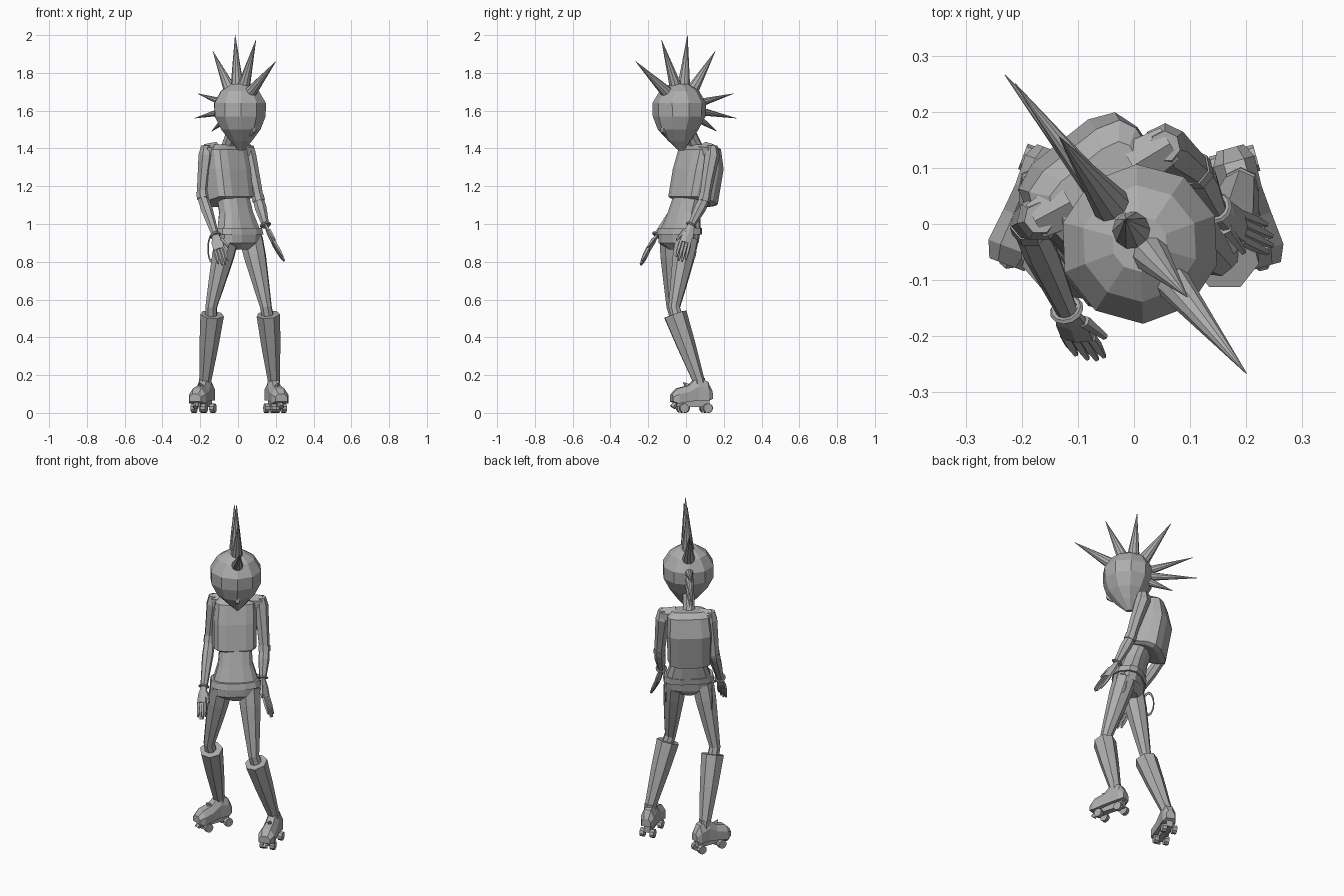
import bpy, bmesh, math
from mathutils import Vector, Matrix

if "Cube" in bpy.data.objects:
    bpy.data.objects.remove(bpy.data.objects["Cube"], do_unlink=True)

grey = bpy.data.materials.new("plain_grey")
grey.use_nodes = True
COLOUR = (0.42, 0.42, 0.42, 1)
grey.diffuse_color = COLOUR
grey.node_tree.nodes["Principled BSDF"].inputs["Base Color"].default_value = COLOUR

FRONT = Vector((0.62, -0.78, 0)).normalized()   # way the body faces
SIDE = Vector((-FRONT.y, FRONT.x, 0))           # body's own left


def finish(name, bm, matrix=None):
    """Turn a bmesh into a flat shaded object."""
    if matrix:
        bm.transform(matrix)
    bmesh.ops.recalc_face_normals(bm, faces=bm.faces[:])
    mesh = bpy.data.meshes.new(name)
    bm.to_mesh(mesh)
    bm.free()
    mesh.materials.append(grey)
    obj = bpy.data.objects.new(name, mesh)
    bpy.context.collection.objects.link(obj)
    return obj


def loft(name, rings, caps=True, matrix=None):
    """Skin a list of equal point rings."""
    bm = bmesh.new()
    rows = [[bm.verts.new(p) for p in ring] for ring in rings]
    n = len(rows[0])
    for a, b in zip(rows, rows[1:]):
        for i in range(n):
            j = (i + 1) % n
            bm.faces.new((a[i], a[j], b[j], b[i]))
    if caps:
        bm.faces.new(rows[0])
        bm.faces.new(rows[-1])
    return finish(name, bm, matrix)


def limb(name, path, n=8, flat=1.0, ref=FRONT):
    """Tube through (x, y, z, radius) points; flat squeezes it along ref."""
    pts = [Vector(p[:3]) for p in path]
    rings = []
    for i, p in enumerate(pts):
        along = (pts[min(i + 1, len(pts) - 1)] - pts[max(i - 1, 0)]).normalized()
        u = along.cross(ref).normalized()
        v = along.cross(u)
        r = path[i][3]
        rings.append([p + r * (u * math.cos(t) + v * flat * math.sin(t))
                      for t in (math.tau * (k + 0.5) / n for k in range(n))])
    return loft(name, rings)


def body(name, sections, n=12, power=1.0, flare=0.0):
    """Stack of (z, x, y, half width, front depth, back depth, back drop)."""
    def soft(c):
        return math.copysign(abs(c) ** power, c)
    rings = []
    for z, x, y, w, f, b, drop in sections:
        ring = []
        for k in range(n):
            t = math.tau * (k + 0.5) / n
            s = soft(math.sin(t))
            back = max(0, -s)
            ring.append(Vector((x, y, z - drop * back))
                        + SIDE * w * (1 + flare * back) * soft(math.cos(t))
                        + FRONT * s * (f if s > 0 else b))
        rings.append(ring)
    return loft(name, rings)


def ring_band(name, centre, normal, major, minor, stretch=1.0):
    """Thin ring around a normal, stretched along its upward axis."""
    q = Vector(normal).to_track_quat('Z', 'Y').to_matrix().to_4x4()
    m = Matrix.Translation(centre) @ q @ Matrix.Diagonal((1, stretch, 1, 1))
    loops = []
    for i in range(13):
        a = math.tau * i / 12
        loops.append([Vector((math.cos(a) * (major + minor * math.cos(t)),
                              math.sin(a) * (major + minor * math.cos(t)),
                              minor * math.sin(t)))
                      for t in (math.tau * k / 5 for k in range(5))])
    return loft(name, loops, False, m)


# head, nose and neck
HX, HY = 0.01, -0.035
body("head", [(z, HX + dx, HY + dy, w, f, b, 0) for z, dx, dy, w, f, b in (
    (1.74, 0, 0, 0.05, 0.05, 0.05), (1.705, 0, 0, 0.104, 0.104, 0.104),
    (1.64, 0, 0, 0.143, 0.143, 0.141), (1.57, 0, 0, 0.143, 0.14, 0.136),
    (1.50, 0, 0, 0.108, 0.118, 0.097), (1.44, 0, 0.01, 0.058, 0.075, 0.045),
    (1.39, 0, 0.015, 0.012, 0.025, 0.01))], n=10)
limb("nose", [(0.078, -0.117, 1.53, 0.014), (0.08, -0.12, 1.49, 0.017),
              (0.065, -0.105, 1.465, 0.004)], n=4)
limb("neck", [(-0.07, 0.07, 1.36, 0.042), (-0.05, 0.045, 1.43, 0.033),
              (-0.015, 0, 1.52, 0.036)], n=8)

# crest of spikes
centre = Vector((0, -0.02, 1.615))
tips = [(0.2, -0.266, 1.86), (0.095, -0.13, 1.975), (-0.015, 0.008, 2.0),
        (-0.133, 0.155, 1.915), (-0.212, 0.25, 1.69), (-0.23, 0.266, 1.56),
        (-0.14, 0.165, 1.49)]
for i, tip in enumerate(tips):
    d = (Vector(tip) - centre).normalized()
    r = 0.036 if i < 4 else 0.024
    limb("spike_%d" % (i + 1), [(*(centre + d * 0.105), r), (*tip, 0.001)], n=10, ref=SIDE)

# jacket, waist, belt, shorts
body("jacket", [(1.42, -0.063, 0.066, 0.085, 0.04, 0.05, 0),
                (1.395, -0.063, 0.066, 0.112, 0.075, 0.085, 0),
                (1.29, -0.054, 0.048, 0.119, 0.088, 0.128, 0),
                (1.145, -0.034, 0.018, 0.117, 0.08, 0.128, 0.05),
                (1.135, -0.034, 0.016, 0.10, 0.068, 0.10, 0.045)], power=0.55, flare=0.14)
body("waist", [(1.16, -0.03, 0.02, 0.088, 0.068, 0.07, 0),
               (1.06, -0.01, -0.01, 0.096, 0.068, 0.067, 0),
               (0.96, 0.005, -0.03, 0.128, 0.08, 0.078, 0)], power=0.75)
body("belt", [(0.98, 0.003, -0.03, 0.118, 0.073, 0.073, 0),
              (0.98, 0.003, -0.03, 0.135, 0.086, 0.084, 0),
              (0.945, 0.007, -0.035, 0.142, 0.088, 0.086, 0),
              (0.945, 0.007, -0.035, 0.125, 0.08, 0.08, 0)], power=0.75)
body("shorts", [(0.96, 0.007, -0.035, 0.13, 0.083, 0.08, 0),
                (0.90, 0.008, -0.038, 0.125, 0.078, 0.075, 0),
                (0.865, 0.008, -0.038, 0.04, 0.05, 0.05, 0)], power=0.75)
ring_band("belt_loop_left", (0.115, 0.03, 0.875), SIDE, 0.03, 0.004, 2.3)
ring_band("belt_loop_right", (-0.14, -0.045, 0.87), SIDE, 0.03, 0.004, 2.3)

# arms: shoulder, elbow, wrist, knuckles, finger tip, and spread of the hand
arms = {
    "left": ((0.055, 0.138, 1.385), (0.107, 0.098, 1.13), (0.145, 0.028, 0.995),
             (0.19, -0.005, 0.90), (0.245, -0.03, 0.805), (0.15, -1, 0.1)),
    "right": ((-0.168, 0.01, 1.385), (-0.19, 0.002, 1.15), (-0.12, -0.153, 0.94),
              (-0.10, -0.20, 0.865), (-0.075, -0.24, 0.785), (0.95, -0.1, 0.25)),
}
for side, joints in arms.items():
    shoulder, elbow, wrist, knuckle, tip, across = map(Vector, joints)
    inner = Vector((-0.06, 0.068, 1.385))
    limb(side + "_shoulder", [(*inner.lerp(shoulder, 0.5), 0.05),
                              (*inner.lerp(shoulder, 1.08), 0.038)], n=6, ref=Vector((0, 0, 1)))
    limb(side + "_upper_arm", [(*(shoulder + Vector((0, 0, 0.03))), 0.028),
                               (*(shoulder - Vector((0, 0, 0.02))), 0.042),
                               (*shoulder.lerp(elbow, 0.6), 0.034), (*elbow, 0.03)], n=7)
    limb(side + "_elbow_band", [(*elbow.lerp(shoulder, 0.08), 0.034),
                                (*elbow.lerp(wrist, 0.08), 0.034)], n=7)
    limb(side + "_forearm", [(*elbow, 0.029), (*elbow.lerp(wrist, 0.35), 0.032),
                             (*wrist, 0.02)], n=7)
    ring_band(side + "_bracelet", wrist, wrist - elbow, 0.025, 0.006)
    across = (across - across.project(tip - wrist)).normalized()
    thin = (tip - wrist).cross(across).normalized()
    limb(side + "_palm", [(*wrist, 0.02), (*wrist.lerp(knuckle, 0.5), 0.034),
                          (*knuckle, 0.034)], n=6, flat=0.4, ref=thin)
    for k in range(4):
        o = across * (k - 1.5) * 0.016
        reach = 0.85 if k in (0, 3) else 1.0
        end = knuckle.lerp(tip, reach) + o * 1.1
        limb("%s_finger_%d" % (side, k + 1),
             [(*(knuckle + o), 0.010), (*(knuckle.lerp(end, 0.5) + o * 0.5), 0.010),
              (*end, 0.005)], n=5)
    thumb = wrist.lerp(knuckle, 0.4) + across * 0.025
    limb(side + "_thumb", [(*thumb, 0.012),
                           (*(thumb + across * 0.025 + (tip - wrist) * 0.3), 0.006)], n=5)

# legs: hip, knee, warmer top, ankle and foot turn
legs = {
    "left": ((0.07, 0.005, 0.92), (0.148, -0.062, 0.56), (0.16, -0.058, 0.52),
             (0.19, 0.068, 0.165), 0.27),
    "right": ((-0.058, -0.078, 0.92), (-0.142, -0.072, 0.56), (-0.137, -0.06, 0.52),
              (-0.174, 0.068, 0.165), -0.36),
}
# skate boot sections: y, half width, bottom, top
BOOT = [(0.07, 0.025, 0.075, 0.12), (0.045, 0.038, 0.065, 0.165), (-0.01, 0.036, 0.065, 0.19),
        (-0.06, 0.04, 0.06, 0.145), (-0.12, 0.046, 0.05, 0.13), (-0.15, 0.033, 0.06, 0.10)]
for side, (hip, knee, top, ankle, turn) in legs.items():
    hip, knee, top, ankle = map(Vector, (hip, knee, top, ankle))
    limb(side + "_thigh", [(*hip, 0.064), (*hip.lerp(knee, 0.25), 0.061),
                           (*hip.lerp(knee, 0.65), 0.046), (*knee, 0.032),
                           (*top.lerp(ankle, 0.15), 0.034)], n=8)
    limb(side + "_leg_warmer", [(*top.lerp(ankle, 0.05), 0.045), (*top, 0.052), (*top, 0.064),
                                (*top.lerp(ankle, 0.45), 0.052), (*ankle, 0.032)], n=7)
    limb(side + "_ankle_cuff", [(*(ankle + Vector((0, 0, 0.02))), 0.032),
                                (*(ankle - Vector((0, 0, 0.04))), 0.036)], n=7)
    place = Matrix.Translation((ankle.x, ankle.y, 0)) @ Matrix.Rotation(turn, 4, 'Z')
    rings = []
    for y, w, z0, z1 in BOOT:
        zm = z0 + (z1 - z0) * 0.6
        rings.append([Vector(p) for p in ((-w, y, z0), (w, y, z0), (w, y, zm),
                                          (w * 0.5, y, z1), (-w * 0.5, y, z1), (-w, y, zm))])
    loft(side + "_skate_boot", rings, True, place)
    # tongue flick, plate, toe stop and wheels
    a, b = place @ Vector((0, -0.05, 0.13)), place @ Vector((0, -0.085, 0.16))
    limb(side + "_boot_tongue", [(*a, 0.022), (*b, 0.003)], n=4)
    bm = bmesh.new()
    bmesh.ops.create_cube(bm, size=1, matrix=place @ Matrix.Translation((0, -0.035, 0.05))
                          @ Matrix.Diagonal((0.035, 0.18, 0.035, 1)))
    finish(side + "_skate_plate", bm)
    a, b = place @ Vector((0, -0.125, 0.055)), place @ Vector((0, -0.145, 0.03))
    limb(side + "_toe_stop", [(*a, 0.012), (*b, 0.016)], n=6)
    bm = bmesh.new()
    for y in (-0.09, 0.04):
        for x in (-0.029, 0.029):
            bmesh.ops.create_cone(bm, cap_ends=True, segments=9, radius1=0.025, radius2=0.025,
                                  depth=0.024, matrix=place @ Matrix.Translation((x, y, 0.0252))
                                  @ Matrix.Rotation(math.pi / 2, 4, 'Y'))
    finish(side + "_wheels", bm)
